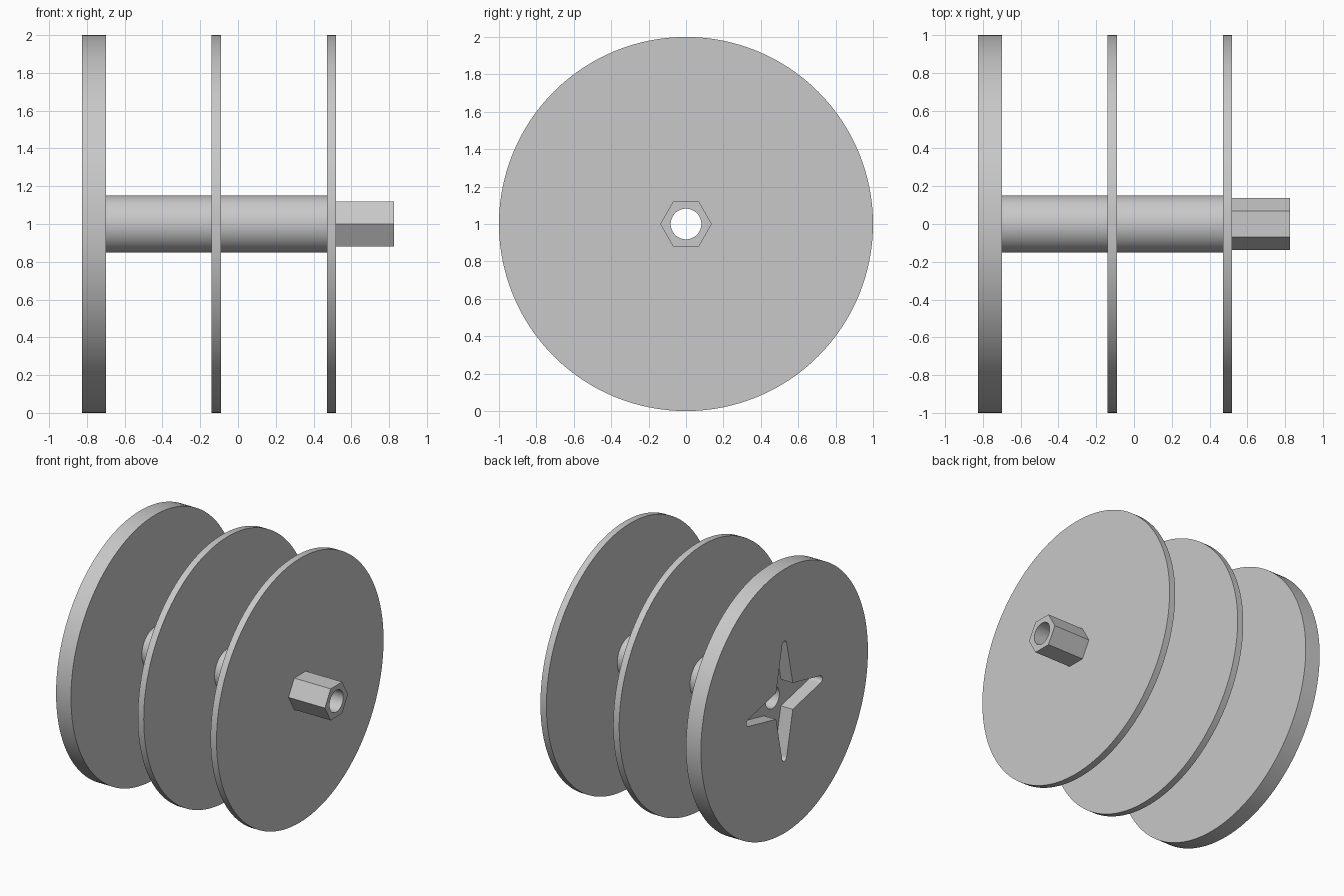
import bpy
import bmesh
from math import cos, sin, pi, radians

if "Cube" in bpy.data.objects:
    bpy.data.objects.remove(bpy.data.objects["Cube"], do_unlink=True)

AXIS_Z = 1.0
BORE = 0.082

grey = bpy.data.materials.new("light grey")
grey.use_nodes = True
colour = (0.58, 0.58, 0.58, 1)
grey.diffuse_color = colour
grey.node_tree.nodes["Principled BSDF"].inputs["Base Color"].default_value = colour


def circle(radius, sides):
    return [(radius * cos(2 * pi * i / sides), radius * sin(2 * pi * i / sides))
            for i in range(sides)]


def star(reach, inner, tip, steps=8):
    """Four-pointed outline with rounded tips."""
    points = []
    for k in range(4):
        c, s = cos(k * pi / 2), sin(k * pi / 2)
        arm = [(reach - tip + tip * cos(a), tip * sin(a))
               for a in (-pi / 2 + pi * i / steps for i in range(steps + 1))]
        arm.append((inner, inner))
        points += [(u * c - v * s, u * s + v * c) for u, v in arm]
    return points


def prism(name, x0, x1, outline):
    """Extrude a (y, z) outline along x."""
    bm = bmesh.new()
    face = bm.faces.new([bm.verts.new((x0, y, AXIS_Z + z)) for y, z in outline])
    ext = bmesh.ops.extrude_face_region(bm, geom=[face])
    moved = [v for v in ext["geom"] if isinstance(v, bmesh.types.BMVert)]
    bmesh.ops.translate(bm, verts=moved, vec=(x1 - x0, 0, 0))
    bmesh.ops.recalc_face_normals(bm, faces=bm.faces)
    mesh = bpy.data.meshes.new(name)
    bm.to_mesh(mesh)
    bm.free()
    mesh.materials.append(grey)
    obj = bpy.data.objects.new(name, mesh)
    bpy.context.collection.objects.link(obj)
    return obj


def select_only(obj):
    bpy.ops.object.select_all(action="DESELECT")
    obj.select_set(True)
    bpy.context.view_layer.objects.active = obj


def cut(obj, cutter):
    mod = obj.modifiers.new("cut", "BOOLEAN")
    mod.operation = "DIFFERENCE"
    mod.solver = "EXACT"
    mod.object = cutter
    select_only(obj)
    bpy.ops.object.modifier_apply(modifier=mod.name)


# Parts stacked along the axle
disc = circle(1.0, 128)
shaft = circle(0.152, 64)
hexagon = circle(0.138, 6)
thick_disc = prism("thick_disc", -0.825, -0.70, disc)
parts = [
    thick_disc,
    prism("left_shaft", -0.70, -0.14, shaft),
    prism("middle_disc", -0.14, -0.09, disc),
    prism("right_shaft", -0.09, 0.47, shaft),
    prism("end_disc", 0.47, 0.52, disc),
    prism("hex_drive", 0.52, 0.825, hexagon),
]

# Star recess in the thick disc, then the bore through everything
star_cutter = prism("star_cutter", -0.90, -0.725, star(0.455, 0.1, 0.028))
bore_cutter = prism("bore_cutter", -1.0, 1.0, circle(BORE, 48))
cut(thick_disc, star_cutter)
for part in parts:
    cut(part, bore_cutter)
    select_only(part)
    bpy.ops.object.shade_smooth_by_angle(angle=radians(30))

for cutter in (star_cutter, bore_cutter):
    bpy.data.objects.remove(cutter, do_unlink=True)
